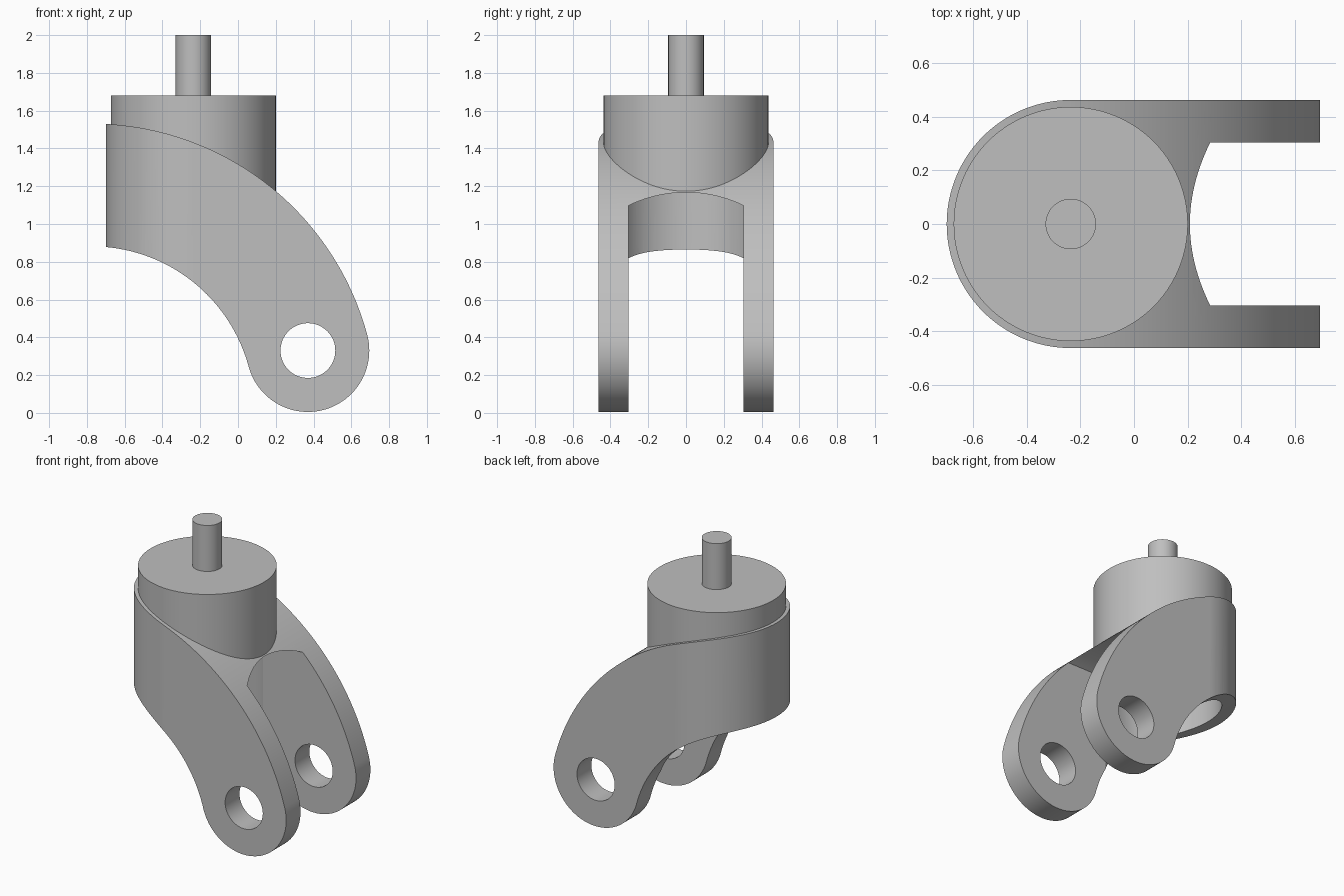
import bpy, bmesh
from math import cos, sin, pi, atan2, radians, hypot, asin, sqrt

cube = bpy.data.objects.get("Cube")
if cube:
    bpy.data.objects.remove(cube, do_unlink=True)

grey = bpy.data.materials.new("plain grey")
grey.use_nodes = True
grey.diffuse_color = (0.52, 0.52, 0.52, 1)
grey.node_tree.nodes["Principled BSDF"].inputs["Base Color"].default_value = (0.52, 0.52, 0.52, 1)

STEM_X = -0.236           # vertical swivel axis
AXLE = (0.37, 0.33)       # wheel axle in x, z
END_R = 0.325             # rounded fork end
BEND = (-0.776, 0.019)    # centre of both bend arcs
SLOT = 0.305              # half width between the arms


def arc(cx, cy, r, a0, a1, n=48):
    return [(cx + r * cos(a0 + (a1 - a0) * i / n),
             cy + r * sin(a0 + (a1 - a0) * i / n)) for i in range(n + 1)]


def prism(name, pts, axis, lo, hi):
    """Extrude a closed 2D profile along one axis."""
    place = {"x": lambda u, v, d: (d, u, v),
             "y": lambda u, v, d: (u, d, v),
             "z": lambda u, v, d: (u, v, d)}[axis]
    bm = bmesh.new()
    face = bm.faces.new([bm.verts.new(place(u, v, lo)) for u, v in pts])
    ext = bmesh.ops.extrude_face_region(bm, geom=[face])
    shift = place(0, 0, hi - lo)
    bmesh.ops.translate(bm, vec=shift,
                        verts=[g for g in ext["geom"] if isinstance(g, bmesh.types.BMVert)])
    bmesh.ops.recalc_face_normals(bm, faces=bm.faces)
    mesh = bpy.data.meshes.new(name)
    bm.to_mesh(mesh)
    bm.free()
    mesh.materials.append(grey)
    ob = bpy.data.objects.new(name, mesh)
    bpy.context.collection.objects.link(ob)
    return ob


def activate(ob):
    bpy.ops.object.select_all(action="DESELECT")
    ob.select_set(True)
    bpy.context.view_layer.objects.active = ob


def boolean(ob, tool, operation):
    mod = ob.modifiers.new("cut", "BOOLEAN")
    mod.object, mod.operation, mod.solver = tool, operation, "EXACT"
    activate(ob)
    bpy.ops.object.modifier_apply(modifier=mod.name)
    bpy.data.objects.remove(tool, do_unlink=True)


def circle(cx, cy, r, n=96):
    return arc(cx, cy, r, 0, 2 * pi, n)[:-1]


# Fork: bent side profile trimmed by a round-backed plan
dx, dz = AXLE[0] - BEND[0], AXLE[1] - BEND[1]
reach, tilt = hypot(dx, dz), atan2(dz, dx)
side = (arc(*BEND, reach + END_R, radians(95), tilt, 64)
        + arc(*AXLE, END_R, tilt, tilt - pi)[1:]
        + arc(*BEND, reach - END_R, tilt, radians(98), 64)[1:])
fork = prism("fork", side, "y", -0.6, 0.6)
plan = arc(STEM_X, 0, 0.463, pi / 2, 3 * pi / 2, 64) + [(0.9, -0.463), (0.9, 0.463)]
boolean(fork, prism("plan_cutter", plan, "z", -0.2, 1.8), "INTERSECT")

# Wheel space: round pocket and slot under a crowned roof
a = asin(SLOT / 0.373)
pocket = arc(STEM_X, 0, 0.373, a, 2 * pi - a, 72) + [(1, -SLOT), (1, SLOT)]
cutter = prism("pocket_cutter", pocket, "z", -0.2, 1.6)
crown = arc(0, 0.467, 0.70, radians(50), radians(130), 40)
crown = [(0.45, -0.3)] + crown + [(-0.45, -0.3)]
boolean(cutter, prism("crown_cutter", crown, "x", -1, 1.2), "INTERSECT")
boolean(fork, cutter, "DIFFERENCE")

# Axle holes through both arms
boolean(fork, prism("axle_cutter", circle(*AXLE, 0.145, 64), "y", -0.7, 0.7), "DIFFERENCE")

# Swivel housing and stem
housing = prism("swivel_housing", circle(STEM_X, 0, 0.437), "z", 1.174, 1.68)
stem = prism("stem", circle(STEM_X, 0, 0.094, 64), "z", 1.67, 2.0)

for ob in (fork, housing, stem):
    activate(ob)
    bpy.ops.object.shade_smooth_by_angle(angle=radians(25))
    weighted = ob.modifiers.new("even_normals", "WEIGHTED_NORMAL")
    weighted.keep_sharp = True
